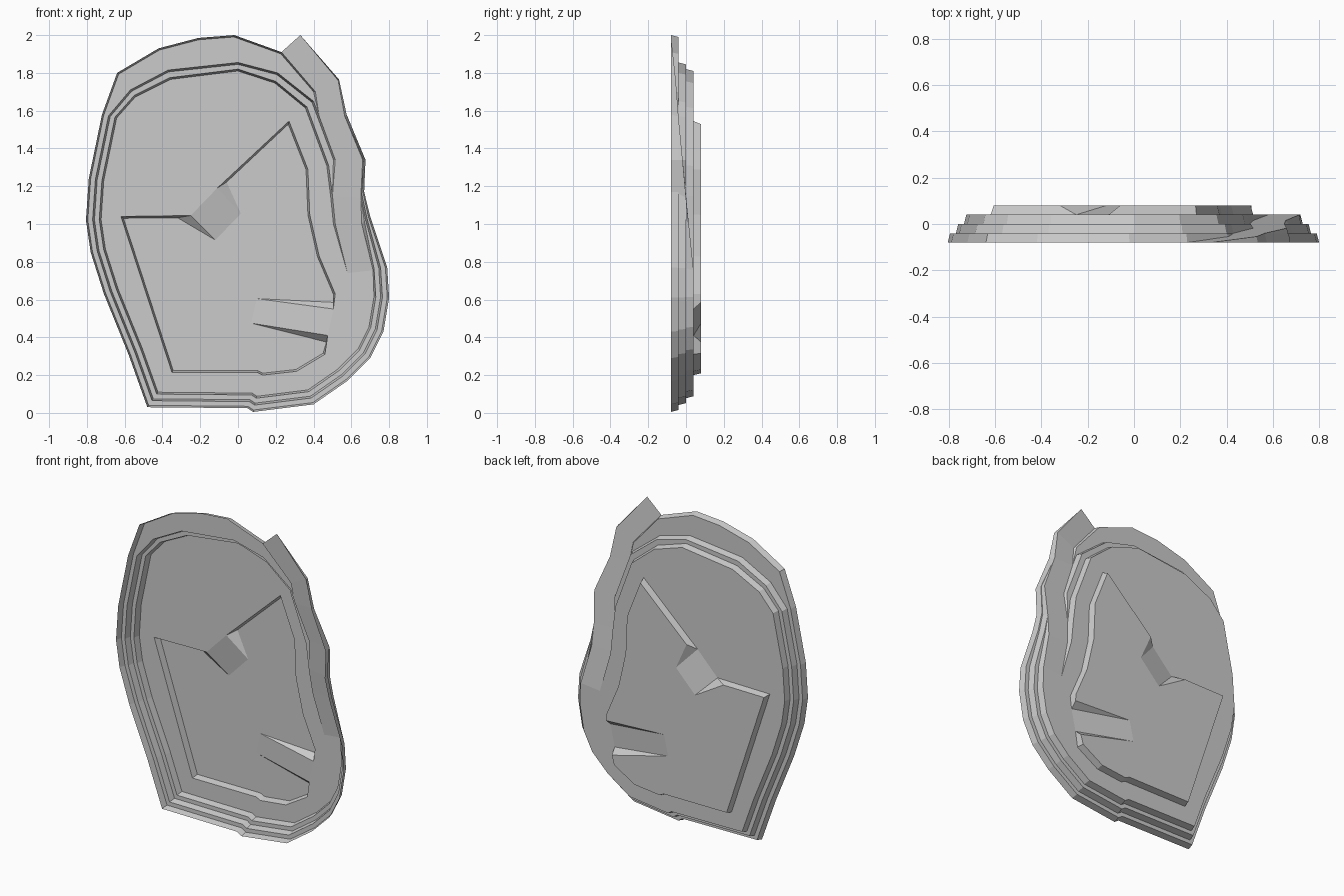
import bpy
import bmesh
from mathutils import Vector
from mathutils.geometry import tessellate_polygon

if "Cube" in bpy.data.objects:
    bpy.data.objects.remove(bpy.data.objects["Cube"])

grey = bpy.data.materials.new("stone_grey")
grey.use_nodes = True
COLOUR = (0.6, 0.6, 0.6, 1)
grey.diffuse_color = COLOUR
grey.node_tree.nodes["Principled BSDF"].inputs["Base Color"].default_value = COLOUR

# Depths of the terraces, front to back
RIM, BENCH_A, BENCH_B, FLOOR, PIT = -0.08, -0.04, 0.0, 0.04, 0.08


def at(points, depth):
    """Place (x, z) points at one depth."""
    return [Vector((x, depth, z)) for x, z in points]


def inset(points, dist):
    """Offset an open counterclockwise polyline inwards with mitred corners."""
    pts = [Vector(p) for p in points]
    dirs = [(b - a).normalized() for a, b in zip(pts, pts[1:])]
    result = []
    for i, p in enumerate(pts):
        d0, d1 = dirs[max(i - 1, 0)], dirs[min(i, len(dirs) - 1)]
        n0, n1 = Vector((-d0.y, d0.x)), Vector((-d1.y, d1.x))
        result.append(tuple(p + (n0 + n1) * dist / max(1 + n0.dot(n1), 0.5)))
    return result


def strip(a, b):
    """Quads between two polylines of equal length."""
    return [(a[i], a[i + 1], b[i + 1], b[i]) for i in range(len(a) - 1)]


def fill(*loops):
    """Flat area inside the first loop, with the others as holes."""
    flat = [p for loop in loops for p in loop]
    return [tuple(flat[i] for i in tri) for tri in tessellate_polygon(loops)]


def part(name, polygons):
    bm = bmesh.new()
    for poly in polygons:
        bm.faces.new([bm.verts.new(p) for p in poly])
    bmesh.ops.remove_doubles(bm, verts=bm.verts[:], dist=0.0005)
    bm.normal_update()
    bmesh.ops.reverse_faces(bm, faces=[f for f in bm.faces if f.normal.y > 0])
    mesh = bpy.data.meshes.new(name)
    bm.to_mesh(mesh)
    bm.free()
    mesh.materials.append(grey)
    obj = bpy.data.objects.new(name, mesh)
    bpy.context.collection.objects.link(obj)


# Long ramp down the right side: edges with growing depth
slope = [RIM, -0.054, BENCH_A, -0.018, BENCH_B, 0.015, FLOOR]
left_xz = [(0.23, 1.91), (0.41, 1.7), (0.43, 1.57), (0.515, 1.34),
           (0.5, 1.15), (0.515, 1), (0.58, 0.74)]
right_xz = [(0.33, 2), (0.53, 1.76), (0.565, 1.57), (0.66, 1.34),
            (0.65, 1.14), (0.655, 1), (0.715, 0.755)]
L = [Vector((x, d, z)) for (x, z), d in zip(left_xz, slope)]
R = [Vector((x, d, z)) for (x, z), d in zip(right_xz, slope)]
part("long_ramp", strip(L, R))

# Outline shared by the three terraces, then their own ends
head = [(0.23, 1.91), (-0.02, 2), (-0.21, 1.985), (-0.42, 1.93), (-0.64, 1.8)]
ring = [(-0.72, 1.58), (-0.79, 1.24), (-0.805, 1.02), (-0.78, 0.85),
        (-0.71, 0.63), (-0.58, 0.31), (-0.48, 0.03), (0.05, 0.025),
        (0.08, 0.005), (0.4, 0.045), (0.58, 0.17), (0.7, 0.29),
        (0.77, 0.43), (0.8, 0.61), (0.79, 0.77)]
head_2 = [(0.43, 1.57), (0.4, 1.65), (0.21, 1.8), (0, 1.855),
          (-0.37, 1.815), (-0.57, 1.71)]
head_3 = [(0.5, 1.15), (0.48, 1.31), (0.365, 1.62), (0.2, 1.755), (0, 1.82),
          (-0.36, 1.775), (-0.55, 1.68)]
WALL = 0.01

rim = head + ring + [(0.7, 1.04)]
crest_1 = at(rim + [(0.668, 1.17), (0.675, 1.34), (0.575, 1.58),
                    (0.535, 1.765), (0.33, 2)], RIM)
toe_1 = at(inset(rim, WALL) + [(0.661, 1.17), (0.669, 1.34)], BENCH_A) + R[2::-1]

mid = head_2 + inset(ring, 0.035) + [(0.683, 1.03)]
crest_2 = at(mid + [(0.655, 1.16), (0.666, 1.34)], BENCH_A) + [R[2]]
toe_2 = at(inset(mid, WALL), BENCH_B) + R[4:1:-1]

low = head_3 + inset(ring, 0.07)
crest_3 = at(low + [(0.668, 1.02)], BENCH_B) + [R[4]]
toe_3 = at(inset(low, WALL)[:-1], FLOOR) + R[6:3:-1]

part("upper_wall", strip(crest_1, toe_1))
part("middle_wall", strip(crest_2, toe_2))
part("lower_wall", strip(crest_3, toe_3))


# Inner flank of the long ramp, stepping down to each terrace
def foot(i, depth):
    return Vector((L[i].x - WALL, depth, L[i].z))


foot_a, foot_b, foot_c = foot(1, BENCH_A), foot(3, BENCH_B), foot(5, FLOOR)
part("ramp_flank", strip(L[0:3], [toe_1[0], foot_a, L[2]])
     + strip(L[2:5], [toe_2[0], foot_b, L[4]])
     + strip(L[4:7], [toe_3[0], foot_c, L[6]]))

# Benches
part("upper_bench", fill(toe_1[:-2] + crest_2[-2::-1] + [foot_a]))
part("middle_bench", fill(toe_2[:-2] + crest_3[-2::-1] + [foot_b]))

# Innermost pit, whose wall is split by two short ramps
west = [(-0.25, 1.045), (-0.62, 1.04), (-0.35, 0.215), (0.1, 0.215),
        (0.13, 0.2), (0.31, 0.22), (0.46, 0.31), (0.475, 0.41)]
east = [(0.505, 0.55), (0.515, 0.63), (0.43, 0.83), (0.38, 1.05),
        (0.37, 1.29), (0.27, 1.545), (-0.11, 1.19)]
west_toe = [(-0.32, 1.033)] + inset(west, WALL)[1:-1] + [(0.468, 0.375)]
east_toe = [(0.508, 0.585)] + inset(east, WALL)[1:-1] + [(-0.06, 1.222)]
west_top, east_top = at(west, FLOOR), at(east, FLOOR)
west_low, east_low = at(west_toe, PIT), at(east_toe, PIT)
side_tips = at([(0.07, 0.475), (0.1, 0.605)], PIT)
top_tips = at([(0.015, 1.055), (-0.12, 0.915)], PIT)

part("main_floor", fill(toe_3[:-2] + [L[6], foot_c], west_top + east_top))
part("pit_wall", strip(west_top, west_low) + strip(east_top, east_low))
part("pit_floor", fill(west_low + side_tips + east_low + top_tips))


def short_ramp(name, start, start_low, end, end_low, tips):
    part(name, [(start, tips[0], tips[1], end),
                (start, start_low, tips[0]), (end, end_low, tips[1])])


short_ramp("side_ramp", west_top[-1], west_low[-1],
           east_top[0], east_low[0], side_tips)
short_ramp("top_ramp", east_top[-1], east_low[-1],
           west_top[0], west_low[0], top_tips)
